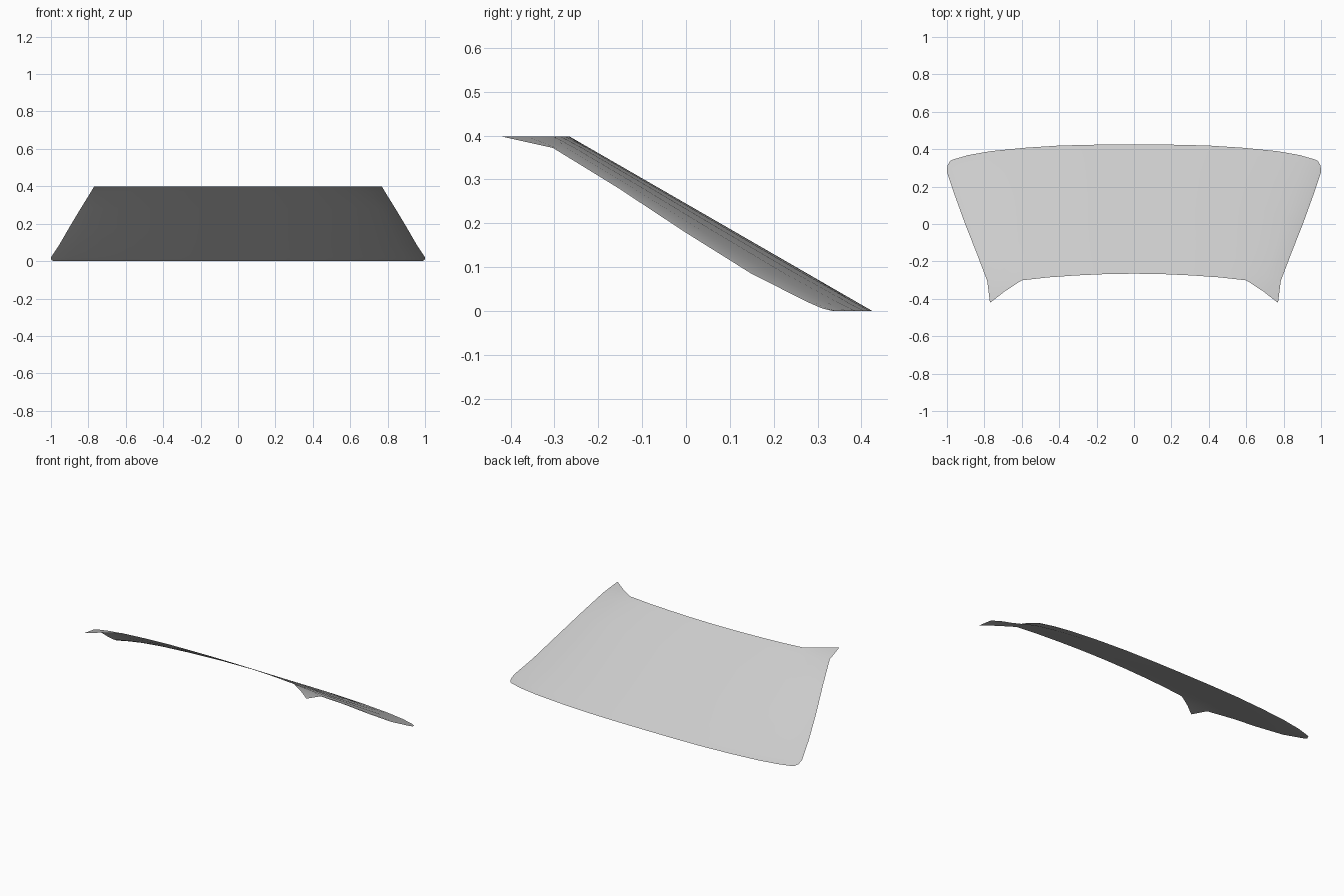
import bpy
import bmesh

if "Cube" in bpy.data.objects:
    bpy.data.objects.remove(bpy.data.objects["Cube"])

# Columns across half the pane, as a fraction of the half width
COLS = [0, 0.2, 0.4, 0.6, 0.78, 0.9, 0.985, 1]
# Backward sweep of each column: general rows and flared top row
SWEEP = [0, 0.01, 0.06, 0.2, 0.4, 0.63, 0.9, 1]
TOP_SWEEP = [0, 0.015, 0.06, 0.13, 0.23, 0.62, 0.95, 1]

# Rows from top to bottom: height, half width, sweep depth
ROWS = [
    (0.398, 0.77, 0.155),
    (0.372, 0.785, 0.083),
    (0.28, 0.842, 0.093),
    (0.18, 0.902, 0.115),
    (0.085, 0.957, 0.128),
    (0.02, 1.0, 0.112),
    (0.006, 0.998, 0.104),
    (0.0, 0.985, 0.09),
]


def centre_y(z):
    return 0.425 - z * 1.735


# Curved window pane, with both halves from one set of columns
bm = bmesh.new()
grid = []
for i, (z, half, depth) in enumerate(ROWS):
    sweep = TOP_SWEEP if i == 0 else SWEEP
    side = [(u * half, centre_y(z) - s * depth) for u, s in zip(COLS, sweep)]
    line = [(-x, y) for x, y in side[:0:-1]] + side
    grid.append([bm.verts.new((x, y, z)) for x, y in line])
for upper, lower in zip(grid, grid[1:]):
    for j in range(len(upper) - 1):
        bm.faces.new((upper[j], lower[j], lower[j + 1], upper[j + 1]))
bm.normal_update()
if sum(f.normal.z for f in bm.faces) < 0:
    bmesh.ops.reverse_faces(bm, faces=bm.faces[:])

mesh = bpy.data.meshes.new("window_pane")
bm.to_mesh(mesh)
bm.free()
pane = bpy.data.objects.new("window_pane", mesh)
bpy.context.collection.objects.link(pane)

# Pale grey glass
glass = bpy.data.materials.new("grey_glass")
glass.diffuse_color = (0.6, 0.6, 0.6, 1)
glass.use_nodes = True
glass.node_tree.nodes["Principled BSDF"].inputs["Base Color"].default_value = glass.diffuse_color
mesh.materials.append(glass)

# Smooth shading
bpy.context.view_layer.objects.active = pane
pane.select_set(True)
bpy.ops.object.shade_smooth_by_angle(angle=0.6)
